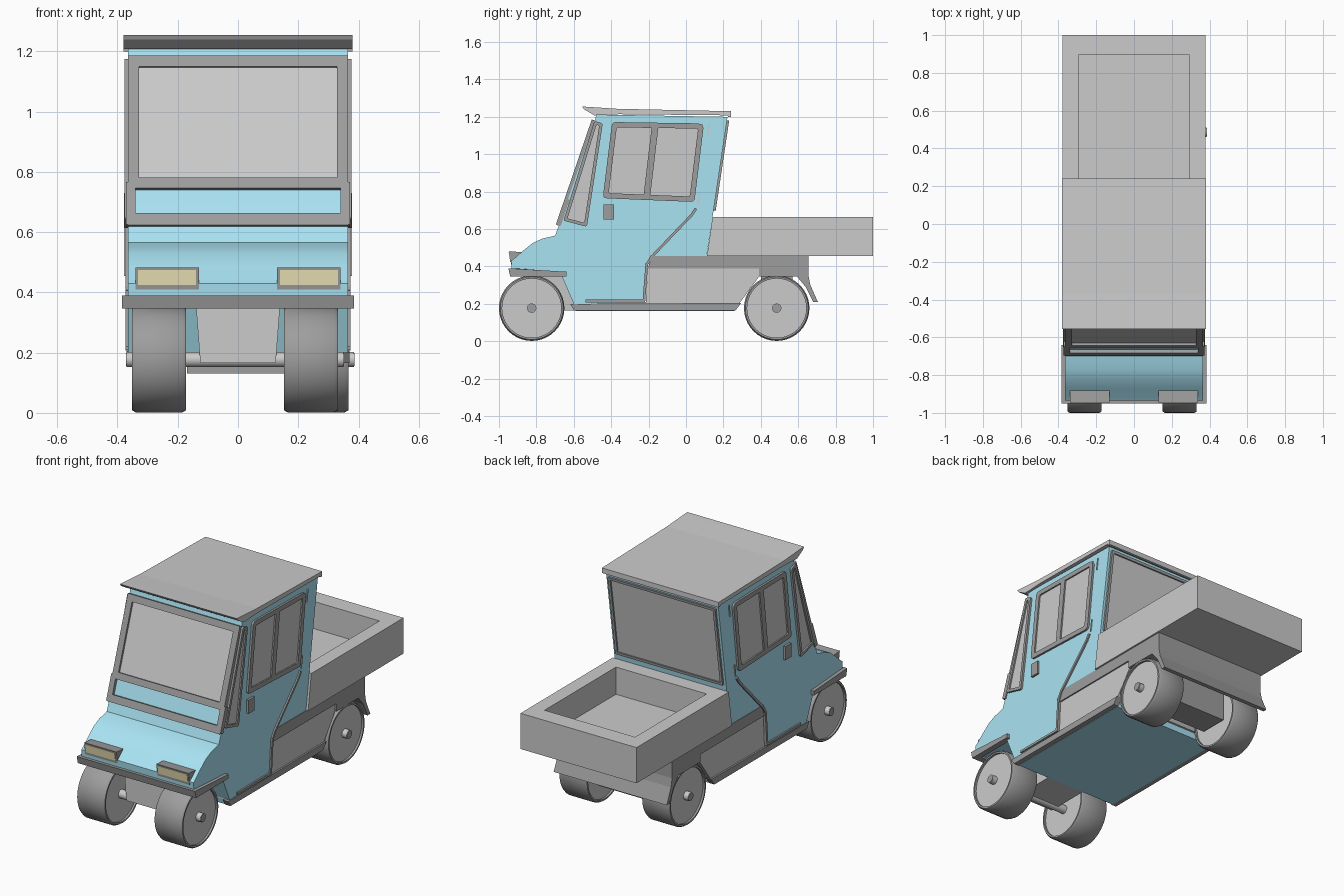
import bpy, bmesh, math
from mathutils import Vector as V

if "Cube" in bpy.data.objects:
    bpy.data.objects.remove(bpy.data.objects["Cube"])


def mat(name, c):
    m = bpy.data.materials.new(name)
    m.diffuse_color = (*c, 1)
    m.use_nodes = True
    m.node_tree.nodes["Principled BSDF"].inputs["Base Color"].default_value = m.diffuse_color
    return m


BLUE = mat("blue_paint", (0.40, 0.77, 0.90))
DARK = mat("dark_trim", (0.34, 0.34, 0.34))
YELLOW = mat("lamp_yellow", (0.90, 0.82, 0.50))


def finish(name, bm, m=None, smooth=0):
    bmesh.ops.recalc_face_normals(bm, faces=bm.faces)
    me = bpy.data.meshes.new(name)
    bm.to_mesh(me)
    bm.free()
    ob = bpy.data.objects.new(name, me)
    bpy.context.collection.objects.link(ob)
    if m:
        me.materials.append(m)
    if smooth:
        bpy.ops.object.select_all(action='DESELECT')
        ob.select_set(True)
        bpy.context.view_layer.objects.active = ob
        bpy.ops.object.shade_smooth_by_angle(angle=math.radians(smooth))
    return ob


def loft(name, loops, m=None, closed=False, smooth=0):
    """Skin matching loops; cap the ends, or close the last onto the first."""
    bm = bmesh.new()
    L = [[bm.verts.new(p) for p in lp] for lp in loops]
    n = len(L[0])
    for a, b in zip(L, L[1:] + ([L[0]] if closed else [])):
        for i in range(n):
            j = (i + 1) % n
            bm.faces.new((a[i], a[j], b[j], b[i]))
    if not closed:
        bm.faces.new(L[0])
        bm.faces.new(L[-1])
    return finish(name, bm, m, smooth)


def across(name, prof, hw, m=None, smooth=0):
    """Side profile (y, z) extruded over the full width."""
    return loft(name, [[(x, y, z) for y, z in prof] for x in (-hw, hw)], m, smooth=smooth)


def box(name, x, y, z, m=None):
    prof = [(y[0], z[0]), (y[1], z[0]), (y[1], z[1]), (y[0], z[1])]
    return loft(name, [[(k, *p) for p in prof] for k in x], m)


def inset(pts, d):
    pts = [V(p) for p in pts]
    n = len(pts)
    area = sum(pts[i - 1].x * pts[i].y - pts[i].x * pts[i - 1].y for i in range(n))
    s = 1 if area > 0 else -1
    out = []
    for i in range(n):
        a, b = (pts[i] - pts[i - 1]).normalized(), (pts[(i + 1) % n] - pts[i]).normalized()
        na, nb = V((-a.y, a.x)) * s, V((-b.y, b.x)) * s
        out.append(pts[i] + (na + nb) * d / (1 + na.dot(nb)))
    return out


def rounded(pts, r, seg=4):
    pts, out = [V(p) for p in pts], []
    for i, p in enumerate(pts):
        a = p + (pts[i - 1] - p).normalized() * r
        b = p + (pts[(i + 1) % len(pts)] - p).normalized() * r
        for k in range(seg + 1):
            t = k / seg
            out.append(a * (1 - t) ** 2 + p * 2 * t * (1 - t) + b * t * t)
    return out


def window(name, pts, d, r, to3d, n):
    """Raised dark frame around a recessed pane; n is the outward depth."""
    n = V(n)
    o = [V(to3d(*p)) for p in rounded(pts, r)]
    i = [V(to3d(*p)) for p in rounded(inset(pts, d), r * 0.6)]
    lift = lambda lp, k: [p + n * k for p in lp]
    loft(name + "_frame", [lift(o, -.3), lift(o, 1), lift(i, 1), lift(i, -.3)], DARK, True)
    loft(name + "_pane", [lift(i, -.2), lift(i, .3)])


def spin(name, prof, c, m=None, seg=40, closed=True):
    """Ring profile (x, radius) turned around the x axis."""
    loops = []
    for k in range(seg):
        a = 2 * math.pi * k / seg
        loops.append([(c[0] + x, c[1] + r * math.cos(a), c[2] + r * math.sin(a)) for x, r in prof])
    return loft(name, loops, m, True, 35)


def cyl(name, x0, x1, r, y, z, m=None, seg=24):
    ring = [(y + r * math.cos(2 * math.pi * k / seg), z + r * math.sin(2 * math.pi * k / seg)) for k in range(seg)]
    return loft(name, [[(x, *p) for p in ring] for x in (x0, x1)], m, smooth=35)


# Cab shell with sloping bonnet
across("cab", [(-.93, .36), (-.935, .43), (-.915, .445), (-.87, .485), (-.82, .525), (-.77, .548), (-.70, .565),
               (-.675, .63), (-.485, 1.185), (-.48, 1.212), (.222, 1.20), (.11, .45), (-.19, .45), (-.212, .40),
               (-.22, .21), (-.60, .20), (-.665, .35)], .365, BLUE, 20)

# Roof cap
across("roof", [(-.555, 1.255), (-.52, 1.253), (-.37, 1.243), (.24, 1.23), (.24, 1.20), (.225, 1.20),
                (.222, 1.208), (-.36, 1.214), (-.49, 1.208), (-.545, 1.24)], .38)

# Windscreen, lower panel trim and rear window
def wind(x, z):
    return (x, -.675 + (z - .63) * .342, z)


def back(x, z):
    return (x, .11 + (z - .45) * .149, z)


wn = V((0, -1, .342)).normalized() * .018
window("windscreen", [(-.365, .74), (.365, .74), (.365, 1.18), (-.365, 1.18)], .036, .004, wind, wn)
strip = [V(wind(x, z)) for x, z in ((-.365, .618), (.365, .618), (.365, .658), (-.365, .658))]
loft("cowl_strip", [[p - wn for p in strip], [p + wn for p in strip]], DARK)
window("rear_window", [(-.35, .70), (.35, .70), (.35, 1.18), (-.35, 1.18)], .016, .006, back, (0, .012, 0))

# Details on both flanks
for s, side in ((-1, "left"), (1, "right")):
    def flank(y, z):
        return (s * .365, y, z)
    post = [V(wind(x, z)) for x, z in ((s * .34, .62), (s * .372, .62), (s * .372, .76), (s * .34, .76))]
    loft(side + "_screen_post", [[p - wn * .5 for p in post], [p + wn for p in post]], DARK)
    window(side + "_quarter_window", [(-.655, .645), (-.53, .612), (-.445, 1.165), (-.49, 1.178)],
           .017, .012, flank, (s * .012, 0, 0))
    window(side + "_door_window", [(-.445, .765), (.045, .745), (.095, 1.155), (.07, 1.165), (-.395, 1.172)],
           .028, .022, flank, (s * .012, 0, 0))
    bar = [(-.228, .77), (-.192, .77), (-.147, 1.15), (-.183, 1.15)]
    loft(side + "_window_bar", [[(s * x, y, z) for y, z in bar] for x in (.36, .377)], DARK)
    # door seam trim
    seam = [(-.53, .215), (-.225, .215), (-.21, .41), (-.185, .45), (.03, .675), (.05, .705)]
    for i, (a, b) in enumerate(zip(seam, seam[1:])):
        a, b = V(a), V(b)
        t = (b - a).normalized() * .007
        q = V((-t.y, t.x))
        loft(f"{side}_door_trim_{i}", [[(s * x, *p) for p in (a - t + q, b + t + q, b + t - q, a - t - q)]
                                       for x in (.36, .374)], DARK)
    box(side + "_door_handle", (s * .36, s * .378), (-.44, -.385), (.65, .73), DARK)
    for i, (y, z) in enumerate(((.12, 1.13), (.068, .76))):
        hinge = [(y - .008, z - .035), (y - .002, z - .035), (y + .008, z + .035), (y + .002, z + .035)]
        loft(f"{side}_hinge_{i}", [[(s * x, *p) for p in hinge] for x in (.36, .37)])
    # headlight housing and lens
    xs = (s * .13, s * .34)
    loft(side + "_headlight_housing", [[(x, *p) for p in ((-.935, .41), (-.945, .482), (-.87, .475), (-.87, .41))]
                                       for x in xs], DARK)
    loft(side + "_headlight_lens", [[(x, *p) for p in ((-.94, .425), (-.948, .475), (-.92, .475), (-.92, .425))]
                                    for x in (s * .14, s * .332)], YELLOW)

# Wrap-around bumper
u = [(-.385, -.64), (-.385, -.95), (.385, -.95), (.385, -.64), (.35, -.64), (.35, -.90), (-.35, -.90), (-.35, -.64)]
loft("bumper", [[(x, y + .01 * (y < -.94), .347) for x, y in u], [(x, y, .372 + .018 * (y < -.7)) for x, y in u]], DARK)

# Chassis: underfloor, grey skirts, dark sill, dark bed frame, rear flap
across("underfloor", [(-.59, .163), (.26, .163), (.27, .20), (-.60, .20)], .34, BLUE)
across("side_skirt", [(-.60, .195), (.28, .195), (.39, .345), (.39, .40), (-.205, .40), (-.215, .21), (-.60, .21)], .36)
for s, side in ((-1, "left"), (1, "right")):
    sill = [(-.62, .20), (-.598, .165), (.265, .165), (.295, .205)]
    loft(side + "_sill", [[(s * x, *p) for p in sill] for x in (.335, .37)], DARK)
across("bed_frame", [(-.205, .39), (.39, .39), (.39, .345), (.655, .345), (.655, .456), (-.18, .456)], .368, DARK)
across("rear_flap", [(.59, .35), (.655, .35), (.665, .30), (.705, .21), (.68, .21), (.64, .29)], .368, DARK)
loft("front_chassis_block", [[(-.14, y, .36), (.14, y, .36), (.125, y, .165), (-.125, y, .165)] for y in (-.86, -.58)])

# Cargo bed: open tray
rect = lambda x, y0, y1, z: [(-x, y0, z), (x, y0, z), (x, y1, z), (-x, y1, z)]
loft("cargo_bed", [rect(.378, .112, 1, .455), rect(.378, .142, 1, .665), rect(.295, .23, .895, .665),
                   rect(.295, .23, .895, .505)])

# Wheels with recessed discs, hub stubs and axles
h = .09
tyre = [(-h, .158), (-h, .168), (-h + .012, .175), (h - .012, .175), (h, .168), (h, .158), (h - .018, .158), (-h + .018, .158)]
for end, y, xs in (("front", -.825, (-.262, .242)), ("rear", .485, (-.262, .277))):
    for side, x in zip(("left", "right"), xs):
        name = f"{end}_{side}"
        s = -1 if x < 0 else 1
        spin(name + "_tyre", tyre, (x, y, .177), DARK)
        cyl(name + "_disc", x - h + .012, x + h - .012, .16, y, .177, seg=40)
        cyl(name + "_hub", x, x + s * (h + .018), .025, y, .177)
        cyl(name + "_hub_cap", x, x + s * (h + .02), .022, y, .177, DARK)
    cyl(end + "_axle", xs[0], xs[1], .025, y, .177)
box("rear_axle_housing", (-.17, .17), (.40, .57), (.13, .35), DARK)
